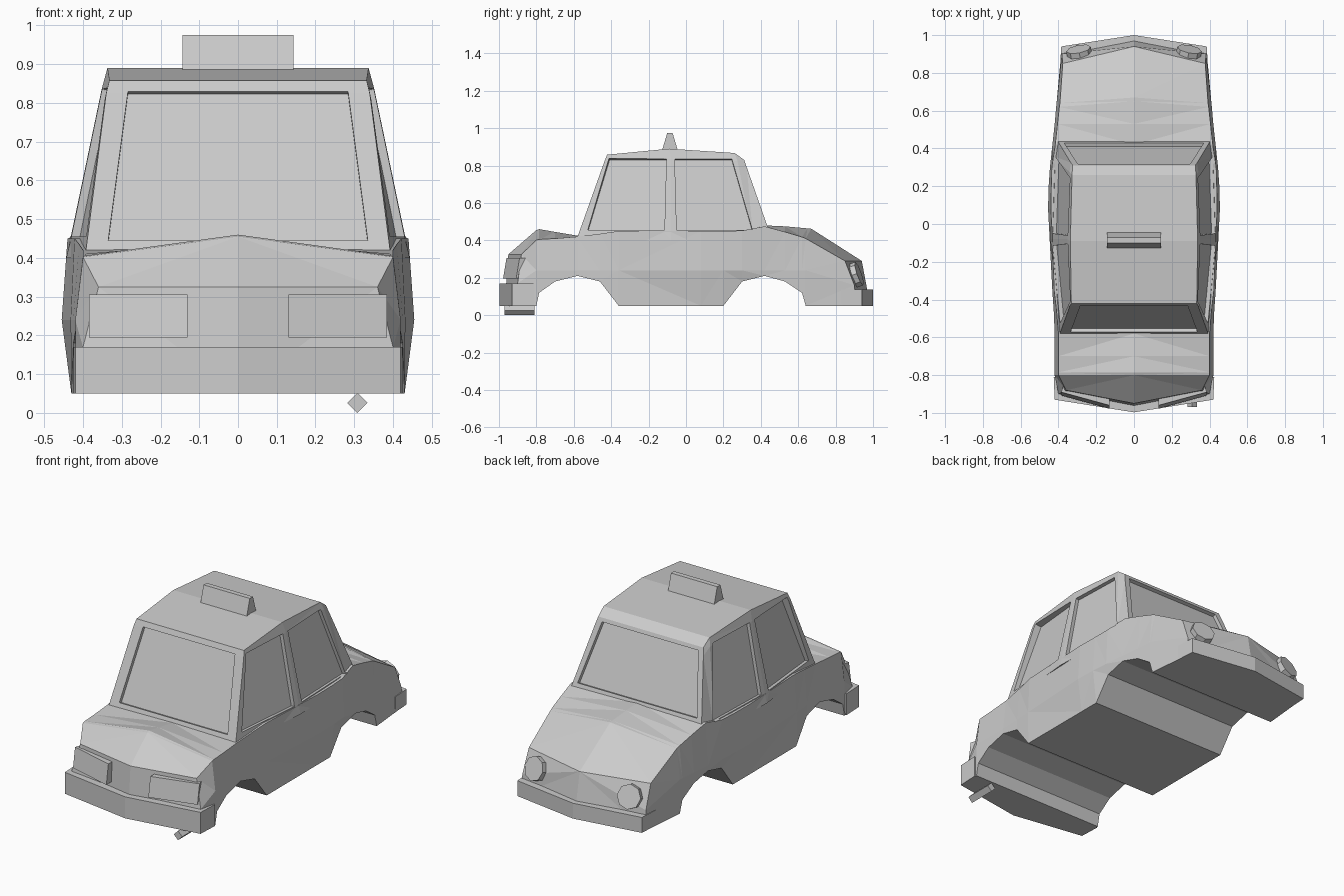
import bpy, bmesh, math
from mathutils import Vector

if "Cube" in bpy.data.objects:
    bpy.data.objects.remove(bpy.data.objects["Cube"])


def finish(name, bm):
    bmesh.ops.recalc_face_normals(bm, faces=bm.faces)
    me = bpy.data.meshes.new(name)
    bm.to_mesh(me)
    bm.free()
    ob = bpy.data.objects.new(name, me)
    bpy.context.collection.objects.link(ob)
    return ob


def add_loft(bm, rings):
    """Closed solid skinned through rings of equal length."""
    rows = [[bm.verts.new(p) for p in r] for r in rings]
    n = len(rows[0])
    for a, b in zip(rows, rows[1:]):
        for i in range(n):
            j = (i + 1) % n
            bm.faces.new((a[i], a[j], b[j], b[i]))
    bm.faces.new(rows[0])
    bm.faces.new(rows[-1])


def loft(name, rings):
    bm = bmesh.new()
    add_loft(bm, rings)
    bmesh.ops.triangulate(bm, faces=[f for f in bm.faces])
    return finish(name, bm)


def mirror(p):
    return (-p[0], p[1], p[2])


def prism(name, pts, z0, z1, shear=0.0):
    return loft(name, [[(x, y, z0) for x, y in pts],
                       [(x, y + shear, z1) for x, y in pts]])


def boolean(target, tool, op):
    m = target.modifiers.new(op.lower(), 'BOOLEAN')
    m.operation, m.object, m.solver = op, tool, 'EXACT'
    bpy.context.view_layer.objects.active = target
    bpy.ops.object.modifier_apply(modifier=m.name)
    bpy.data.objects.remove(tool)


# Lower body: y, bottom z, waist x, shoulder x, shoulder z, centre z
stations = [
    (-.80, .05, .42, .40, .402, .455), (-.785, .12, .42, .40, .405, .46),
    (-.70, .18, .42, .40, .41, .445), (-.58, .21, .42, .40, .42, .425),
    (-.46, .18, .425, .41, .435, .44), (-.36, .05, .432, .422, .45, .45),
    (.08, .05, .455, .44, .45, .45), (.20, .05, .452, .438, .45, .45),
    (.30, .18, .445, .435, .452, .455), (.42, .21, .432, .417, .475, .48),
    (.53, .18, .42, .405, .445, .475), (.62, .12, .412, .395, .418, .464),
    (.64, .05, .41, .392, .41, .462)]


def body_ring(bottom, waist, shoulder, top, under):
    half = [bottom, waist, shoulder]
    return half + [top] + [mirror(p) for p in reversed(half)] + [under]


rings = [body_ring((.41, -.90, .05), (.40, -.90, .17), (.36, -.88, .325),
                   (0, -.95, .325), (0, -.97, .05))]
for y, zb, xw, xs, zs, zc in stations:
    rings.append(body_ring((min(xw, .43), y, zb), (xw, y, .24), (xs, y, zs),
                           (0, y + (.03 if y > .6 else 0), zc), (0, y, zb)))
rings.append(body_ring((.385, .91, .05), (.382, .90, .16), (.377, .85, .29),
                       (0, .94, .29), (0, .985, .05)))
body = loft("car_body", rings)

# Cabin: base, window top and roof edge at four sections
sections = [
    [(.395, -.587, .40), (.340, -.435, .825), (.332, -.422, .858)],
    [(.443, -.08, .40), (.352, -.08, .835), (.337, -.09, .89)],
    [(.428, .36, .40), (.341, .275, .825), (.328, .26, .867)],
    [(.413, .455, .42), (.335, .325, .79), (.325, .311, .83)]]
cabin = loft("cabin", [s + [mirror(p) for p in reversed(s)] for s in sections])
boolean(body, cabin, 'UNION')

# Recessed windows
panes = [
    [(.335, -.571, .445), (-.335, -.571, .445), (-.284, -.435, .83), (.284, -.435, .83)],
    [(.37, .43, .492), (-.37, .43, .492), (-.297, .318, .81), (.297, .318, .81)]]
side_windows = [
    ([(-.525, .455), (-.41, .835), (-.105, .835), (-.115, .455)],
     (sections[0][0], sections[1][0], sections[1][1])),
    ([(-.05, .455), (-.06, .835), (.245, .835), (.355, .455)],
     (sections[1][0], sections[1][1], sections[2][0]))]
for outline, plane in side_windows:
    a, b, c = map(Vector, plane)
    n = (b - a).cross(c - a)
    pane = [(a.x - (n.y * (y - a.y) + n.z * (z - a.z)) / n.x, y, z) for y, z in outline]
    panes += [pane, [mirror(p) for p in pane]]
bm = bmesh.new()
for pane in panes:
    v = [Vector(p) for p in pane]
    off = (v[1] - v[0]).cross(v[2] - v[0]).normalized() * .02
    add_loft(bm, [[p - off for p in v], [p + off for p in v]])
boolean(body, finish("window_cutters", bm), 'DIFFERENCE')

# Bumpers
prism("front_bumper", [(-.425, -.81), (-.42, -.93), (0, -.997), (.42, -.93), (.425, -.81)], .05, .17)
prism("rear_bumper", [(-.392, .83), (-.385, .94), (0, 1.0), (.385, .94), (.392, .83)], .05, .136)

# Lights on both ends
for s, side in ((1, "right"), (-1, "left")):
    pts = [(.13, -.978), (.385, -.908), (.37, -.86), (.13, -.92)]
    prism(f"{side}_square_light", [(s * x, y) for x, y in pts], .195, .305, .018)
    axis = Vector((s * .2, 1, .35))
    bpy.ops.mesh.primitive_cylinder_add(vertices=8, radius=.066, depth=.045,
                                        location=(s * .29, .905, .215),
                                        rotation=axis.to_track_quat('Z', 'Y').to_euler())
    bpy.context.object.name = f"{side}_round_light"

# Roof sign
loft("roof_sign", [[(x, -.13, .875), (x, -.10, .975), (x, -.072, .975), (x, -.042, .875)]
                   for x in (-.143, .143)])

# Exhaust pipe
bpy.ops.mesh.primitive_cylinder_add(vertices=4, radius=.026, depth=.16,
                                    location=(.308, -.89, .026),
                                    rotation=(math.pi / 2, 0, 0))
bpy.context.object.name = "exhaust_pipe"
